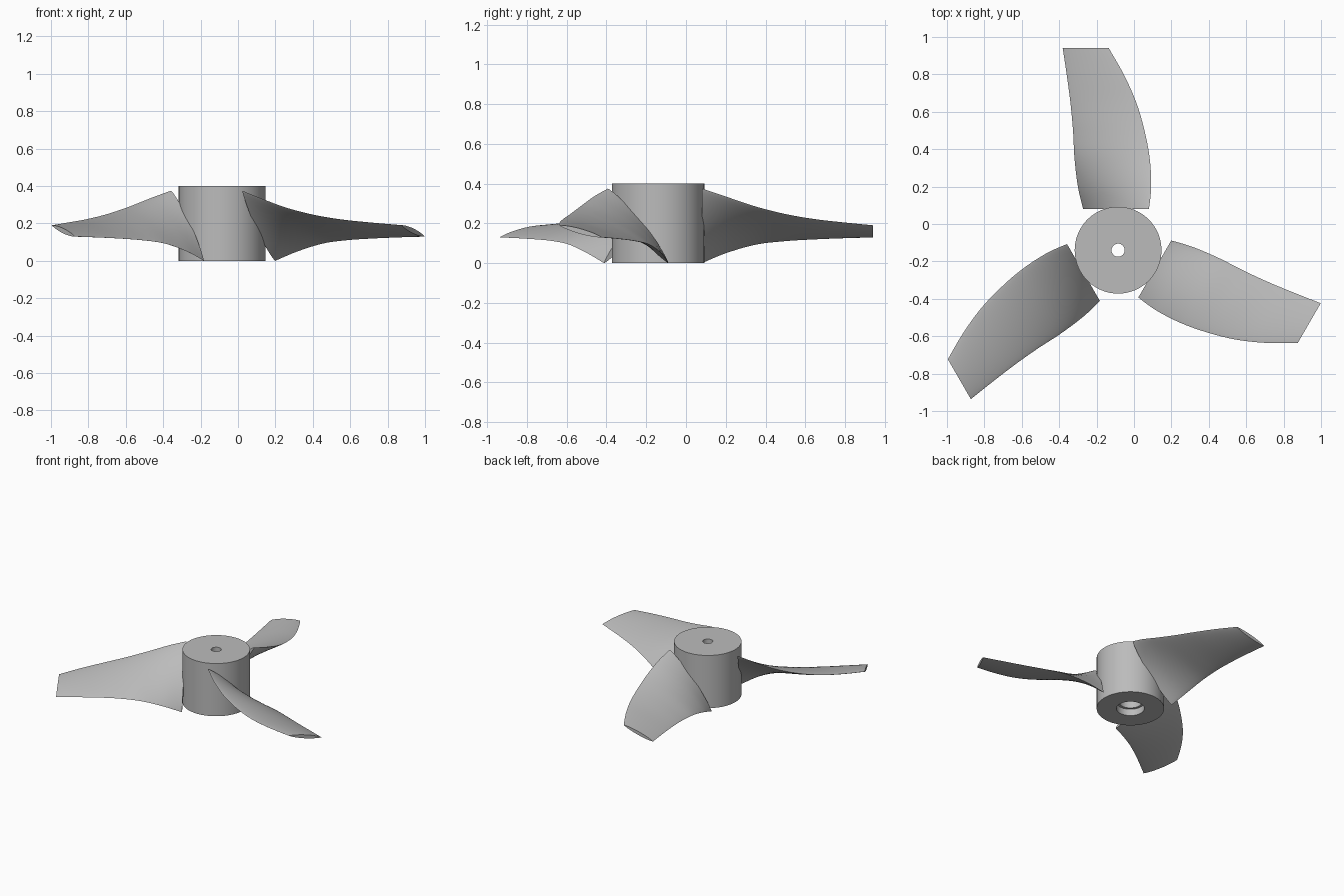
import bpy
import bmesh
import math
from mathutils import Matrix, Vector

if "Cube" in bpy.data.objects:
    bpy.data.objects.remove(bpy.data.objects["Cube"], do_unlink=True)

HUB = Vector((-0.085, -0.14, 0.0))

grey = bpy.data.materials.new("plain grey")
grey.use_nodes = True
grey.diffuse_color = (0.5, 0.5, 0.5, 1)
grey.node_tree.nodes["Principled BSDF"].inputs["Base Color"].default_value = (0.5, 0.5, 0.5, 1)


def finish(bm, name):
    bmesh.ops.recalc_face_normals(bm, faces=bm.faces)
    mesh = bpy.data.meshes.new(name)
    bm.to_mesh(mesh)
    bm.free()
    mesh.materials.append(grey)
    obj = bpy.data.objects.new(name, mesh)
    bpy.context.collection.objects.link(obj)
    bpy.ops.object.select_all(action="DESELECT")
    obj.select_set(True)
    bpy.context.view_layer.objects.active = obj
    bpy.ops.object.shade_smooth_by_angle(angle=math.radians(30))
    return obj


def bridge(bm, a, b):
    n = len(a)
    for i in range(n):
        j = (i + 1) % n
        bm.faces.new((a[i], a[j], b[j], b[i]))


def catmull(points, per_span):
    """Smooth curve through the given points, of any dimension."""
    p = [points[0]] + points + [points[-1]]
    out = []
    for i in range(1, len(p) - 2):
        for k in range(per_span):
            t = k / per_span
            out.append([0.5 * (2 * b + (c - a) * t + (2 * a - 5 * b + 4 * c - d) * t * t
                               + (3 * b - a - 3 * c + d) * t ** 3)
                        for a, b, c, d in zip(*p[i - 1:i + 3])])
    return out + [points[-1]]


# Hub: closed lathe profile (radius, height) with a stepped bore
def make_hub(segments=96):
    profile = [(0.232, 0), (0.232, 0.4), (0.035, 0.4), (0.035, 0.25),
               (0.078, 0.25), (0.078, 0.05), (0.096, 0.05), (0.096, 0)]
    bm = bmesh.new()
    rings = []
    for r, z in profile:
        rings.append([bm.verts.new(HUB + Vector((r * math.cos(a), r * math.sin(a), z)))
                      for a in (math.tau * i / segments for i in range(segments))])
    for i, ring in enumerate(rings):
        bridge(bm, ring, rings[(i + 1) % len(rings)])
    return finish(bm, "hub")


# Blade: lens-shaped sections lofted from root to tip
# station: y, low edge x, high edge x, low edge z, high edge z, half thickness
STATIONS = [
    (0.08, -0.272, 0.08, 0.0, 0.375, 0.030),
    (0.20, -0.300, 0.092, 0.05, 0.335, 0.027),
    (0.35, -0.318, 0.084, 0.093, 0.285, 0.023),
    (0.50, -0.326, 0.056, 0.111, 0.247, 0.020),
    (0.65, -0.340, 0.012, 0.120, 0.221, 0.017),
    (0.80, -0.360, -0.055, 0.126, 0.204, 0.015),
    (0.94, -0.381, -0.135, 0.130, 0.190, 0.013),
]


def make_blade(name, angle, steps=20):
    bm = bmesh.new()
    sections = []
    for y, xl, xr, zl, zr, half in catmull(STATIONS, 6):
        low, high = Vector((xl, y, zl)), Vector((xr, y, zr))
        chord = high - low
        normal = Vector((-chord.z, 0, chord.x)).normalized()
        section = []
        for i in range(2 * steps):
            s = 0.5 - 0.5 * math.cos(math.pi * i / steps)
            side = 1 if i < steps else -1
            bulge = max(0, 4 * s * (1 - s)) ** 0.8
            section.append(bm.verts.new(low + chord * s + normal * side * half * bulge))
        sections.append(section)
    for a, b in zip(sections, sections[1:]):
        bridge(bm, a, b)
    bm.faces.new(sections[0])
    bm.faces.new(sections[-1])
    turn = (Matrix.Translation(HUB) @ Matrix.Rotation(angle, 4, "Z")
            @ Matrix.Translation(-HUB))
    bm.transform(turn)
    return finish(bm, name)


make_hub()
for label, turn_degrees in (("back", 0), ("right", 120), ("left", -120)):
    make_blade(label + "_blade", math.radians(turn_degrees))
